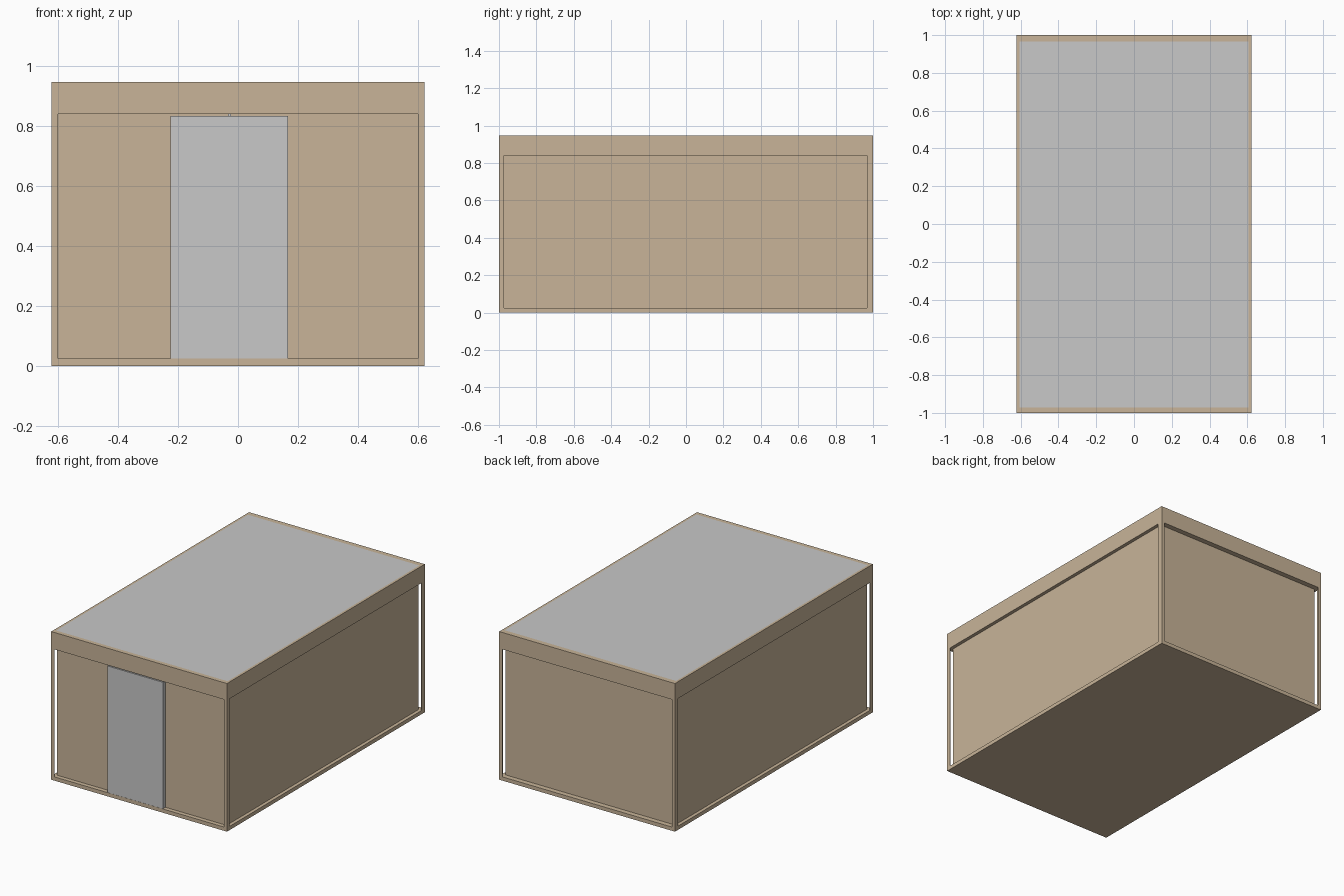
import bpy, bmesh

if "Cube" in bpy.data.objects:
    bpy.data.objects.remove(bpy.data.objects["Cube"])


def material(name, rgb):
    m = bpy.data.materials.new(name)
    m.diffuse_color = (*rgb, 1.0)
    m.use_nodes = True
    m.node_tree.nodes["Principled BSDF"].inputs["Base Color"].default_value = m.diffuse_color
    return m


TAN = material("tan", (0.578, 0.456, 0.314))
GREY = material("light grey", (0.578, 0.578, 0.578))

# Overall outline and the recessed inner walls
X, Y, H = 0.622, 1.0, 0.948
XI, YF, YB = 0.6, -0.972, 0.967
Z0, Z1 = 0.024, 0.84
T = 0.002  # sheet thickness of the corner posts


def box(name, lo, hi, mat):
    bm = bmesh.new()
    bmesh.ops.create_cube(bm, size=1)
    for v in bm.verts:
        v.co = [hi[i] if v.co[i] > 0 else lo[i] for i in range(3)]
    me = bpy.data.meshes.new(name)
    bm.to_mesh(me)
    bm.free()
    me.materials.append(mat)
    ob = bpy.data.objects.new(name, me)
    bpy.context.collection.objects.link(ob)
    return ob


# Base slab and recessed walls
box("base_slab", (-X, -Y, 0), (X, Y, Z0), TAN)
box("recessed_walls", (-XI, YF, Z0), (XI, YB, Z1), TAN)

# Deep roof band with a flush grey panel cut into its top
roof = box("roof_band", (-X, -Y, Z1), (X, Y, H), TAN)
roof.data.materials.append(GREY)
bm = bmesh.new()
bm.from_mesh(roof.data)
bm.normal_update()
top = max(bm.faces, key=lambda f: f.calc_center_median().z)
bmesh.ops.inset_region(bm, faces=[top], thickness=X - XI)
for v in top.verts:
    v.co.y = YB if v.co.y > 0 else YF
top.material_index = 1
bm.to_mesh(roof.data)
bm.free()

# Thin L-shaped corner posts: one sheet per direction
for sx, side in ((-1, "left"), (1, "right")):
    for sy, end, yi in ((-1, "front", YF), (1, "back", YB)):
        xs = sorted((sx * X, sx * XI))
        ys = sorted((sy * Y, sy * (Y - T)))
        box(f"{end}_{side}_post_end", (xs[0], ys[0], Z0), (xs[1], ys[1], Z1), TAN)
        xs = sorted((sx * X, sx * (X - T)))
        ys = sorted((sy * Y, yi))
        box(f"{end}_{side}_post_side", (xs[0], ys[0], Z0), (xs[1], ys[1], Z1), TAN)

# Door standing in front of the recessed front wall, with a small top catch
box("door", (-0.226, -0.999, Z0), (0.167, YF, 0.834), GREY)
box("door_catch", (-0.033, -0.99, 0.834), (-0.024, YF, Z1), GREY)
